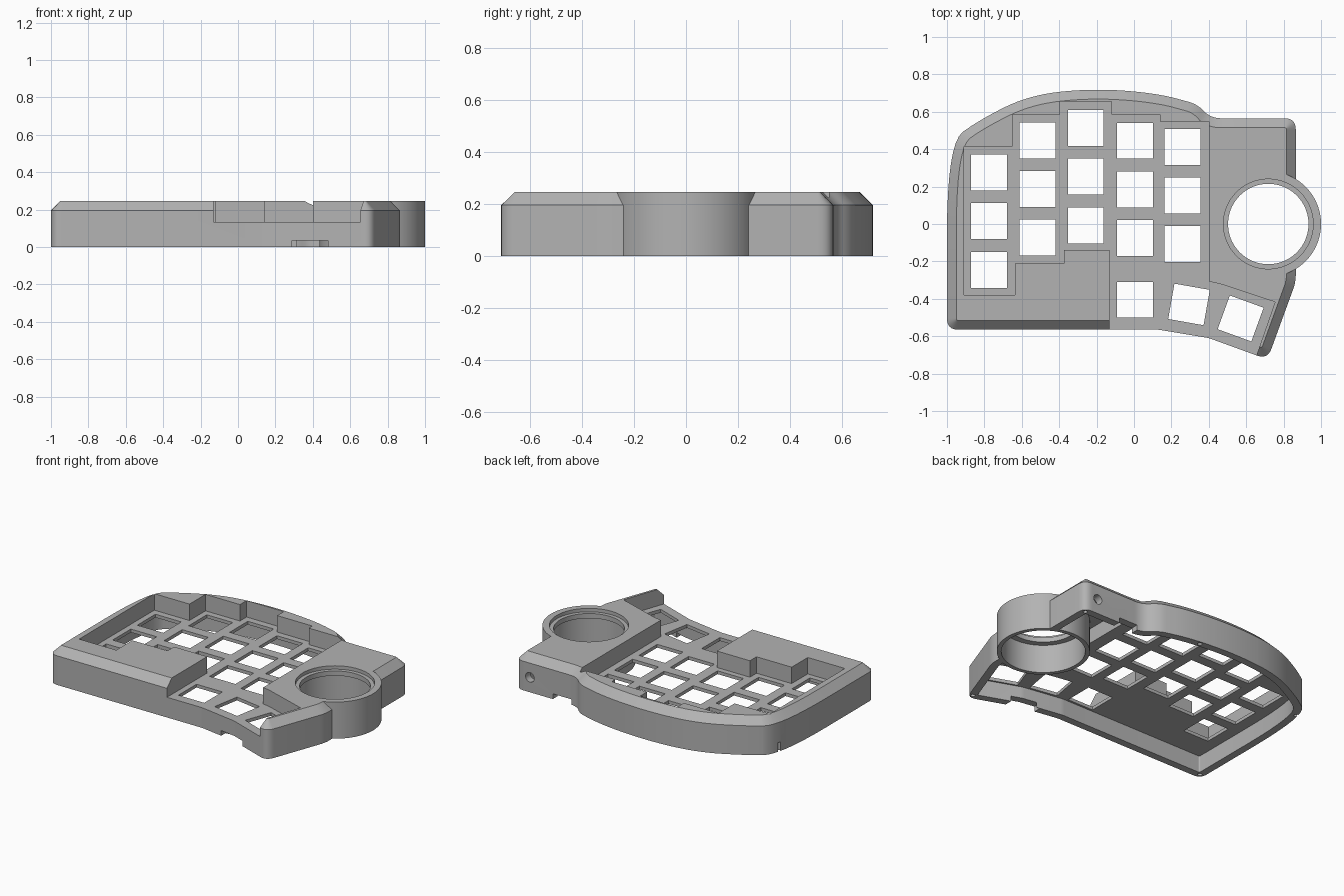
import bpy, bmesh, math
from mathutils import Vector, Matrix

cube = bpy.data.objects.get("Cube")
if cube:
    bpy.data.objects.remove(cube, do_unlink=True)

TOP, SHOULDER, PLATE_TOP, PLATE_LOW = 0.245, 0.195, 0.135, 0.113
WALL = 0.05
KEY = 0.192
BALL = (0.718, 0.0)

grey = bpy.data.materials.new("warm_grey_plastic")
grey.use_nodes = True
grey.diffuse_color = (0.45, 0.45, 0.45, 1)
grey.node_tree.nodes["Principled BSDF"].inputs["Base Color"].default_value = (0.45, 0.45, 0.45, 1)

# Outline corners, counter-clockwise: x, y, rounding length
OUTLINE = [
    (-1, -0.565, 0.06), (0.13, -0.565, 0.01), (0.40, -0.61, 0.01),
    (0.714, -0.724, 0.06), (0.865, -0.31, 0.04), (0.865, 0.565, 0.06),
    (0.41, 0.565, 0.06), (0.34, 0.64, 0.05), (0.12, 0.70, 1),
    (-0.22, 0.725, 1), (-0.56, 0.69, 1), (-0.83, 0.555, 1), (-1, 0.43, 1),
]


def inset_corners(corners, dist):
    """Move every corner inwards and adapt its rounding."""
    out, n = [], len(corners)
    for i in range(n):
        p = Vector(corners[i][:2])
        a = (p - Vector(corners[i - 1][:2])).normalized()
        b = (Vector(corners[(i + 1) % n][:2]) - p).normalized()
        na, nb = Vector((-a.y, a.x)), Vector((-b.y, b.x))
        p = p + (na + nb) * dist / (1 + na.dot(nb))
        turn = math.atan2(a.x * b.y - a.y * b.x, a.dot(b))
        out.append((p.x, p.y, max(corners[i][2] - dist * math.tan(turn / 2), 0.004)))
    return out


def rounded(corners, steps=8):
    """Turn corners into smooth bends; the point count never changes."""
    pts, n = [], len(corners)
    for i in range(n):
        p = Vector(corners[i][:2])
        ends = []
        for q in (corners[i - 1], corners[(i + 1) % n]):
            v = Vector(q[:2]) - p
            ends.append(p + v.normalized() * min(corners[i][2], v.length * 0.495))
        for k in range(steps + 1):
            t = k / steps
            pts.append(ends[0] * (1 - t) ** 2 + p * 2 * t * (1 - t) + ends[1] * t ** 2)
    return pts


def loft(name, layers):
    """Solid from stacked loops given as (points, z)."""
    bm = bmesh.new()
    loops = [[bm.verts.new((p[0], p[1], z)) for p in pts] for pts, z in layers]
    bm.faces.new(loops[0][::-1])
    bm.faces.new(loops[-1])
    for lo, hi in zip(loops, loops[1:]):
        for i in range(len(lo)):
            j = (i + 1) % len(lo)
            bm.faces.new((lo[i], lo[j], hi[j], hi[i]))
    bmesh.ops.recalc_face_normals(bm, faces=bm.faces)
    mesh = bpy.data.meshes.new(name)
    bm.to_mesh(mesh)
    bm.free()
    mesh.materials.append(grey)
    ob = bpy.data.objects.new(name, mesh)
    bpy.context.collection.objects.link(ob)
    return ob


def prism(name, pts, z0, z1):
    return loft(name, [(pts, z0), (pts, z1)])


def disc(name, centre, r, z0, z1, n=72):
    pts = [(centre[0] + r * math.cos(2 * math.pi * i / n),
            centre[1] + r * math.sin(2 * math.pi * i / n)) for i in range(n)]
    return prism(name, pts, z0, z1)


def box(name, x, y, sx, sy, z0, z1, deg=0):
    rot = Matrix.Rotation(math.radians(deg), 2)
    corners = [(-1, -1), (1, -1), (1, 1), (-1, 1)]
    pts = [Vector((x, y)) + rot @ Vector((u * sx / 2, v * sy / 2)) for u, v in corners]
    return prism(name, pts, z0, z1)


def combine(target, tool, operation="DIFFERENCE"):
    tool.hide_render = True
    mod = target.modifiers.new("cut", "BOOLEAN")
    mod.operation, mod.solver, mod.object = operation, "EXACT", tool
    bpy.context.view_layer.objects.active = target
    bpy.ops.object.modifier_apply(modifier=mod.name)
    bpy.data.objects.remove(tool, do_unlink=True)


# Chamfered body
inner = inset_corners(OUTLINE, WALL)
outer_pts, inner_pts = rounded(OUTLINE), rounded(inner)
case = loft("case_shell", [(outer_pts, 0), (outer_pts, SHOULDER), (inner_pts, TOP)])

# Hollow underside, deeper beneath the ball housing
combine(case, prism("cavity", inner_pts, -0.1, PLATE_LOW))
HOUSING = [(0.44, 0.512), (0.812, 0.512), (0.812, -0.30), (0.78, -0.385),
           (0.46, -0.275), (0.44, -0.27)]
combine(case, prism("housing_cavity", HOUSING[::-1], -0.1, 0.213))

# Stepped key recess, open at the front
RECESS = [
    (-0.91, 0.415), (-0.65, 0.415), (-0.65, 0.585), (-0.395, 0.585),
    (-0.395, 0.655), (-0.12, 0.655), (-0.12, 0.585), (0.14, 0.585),
    (0.14, 0.548), (0.402, 0.548), (0.402, -0.308), (0.46, -0.32),
    (0.754, -0.417), (0.60, -0.86), (-0.13, -0.86), (-0.13, -0.14),
    (-0.375, -0.14), (-0.375, -0.21), (-0.635, -0.21), (-0.635, -0.38),
    (-0.91, -0.38),
]
combine(case, prism("recess", RECESS[::-1], PLATE_TOP, 0.4))

# Key openings: column x and the y of its top key
for x, y in [(-0.775, 0.275), (-0.515, 0.447), (-0.258, 0.513),
             (0.005, 0.445), (0.26, 0.412)]:
    for row in range(3):
        combine(case, box("key_hole", x, y - 0.26 * row, KEY, KEY, 0.05, 0.2))
for x, y, deg in [(0.005, -0.405, 0), (0.294, -0.43, -10), (0.57, -0.505, -20)]:
    combine(case, box("thumb_key_hole", x, y, KEY, KEY, 0.05, 0.2, deg))

# Ball socket: drum, lower bore, through hole and top seat
combine(case, disc("socket_drum", BALL, 0.282, 0, TOP), "UNION")
combine(case, disc("lower_bore", BALL, 0.255, -0.1, 0.19))
combine(case, disc("through_hole", BALL, 0.215, -0.1, 0.4))
combine(case, disc("top_seat", BALL, 0.24, 0.222, 0.4))

# Cable notches in the lower rim
combine(case, box("front_notch", 0.385, -0.61, 0.19, 0.13, -0.1, 0.035))
combine(case, box("back_notch", 0.52, 0.55, 0.14, 0.11, -0.1, 0.035))

# Round port in the back wall
port = disc("port", (0, 0), 0.032, -0.08, 0.08, 32)
port.data.transform(Matrix.Translation((0.76, 0.56, 0.1)) @ Matrix.Rotation(math.pi / 2, 4, "X"))
combine(case, port)

# Screw holes in the lower rim
for spot in [(-0.968, -0.533), (-0.955, 0.39), (0.05, 0.68), (0.832, 0.532), (0.703, -0.682)]:
    combine(case, disc("screw_hole", spot, 0.014, -0.1, 0.06, 16))

bpy.ops.object.select_all(action="DESELECT")
case.select_set(True)
bpy.context.view_layer.objects.active = case
bpy.ops.object.shade_smooth_by_angle(angle=math.radians(25))
